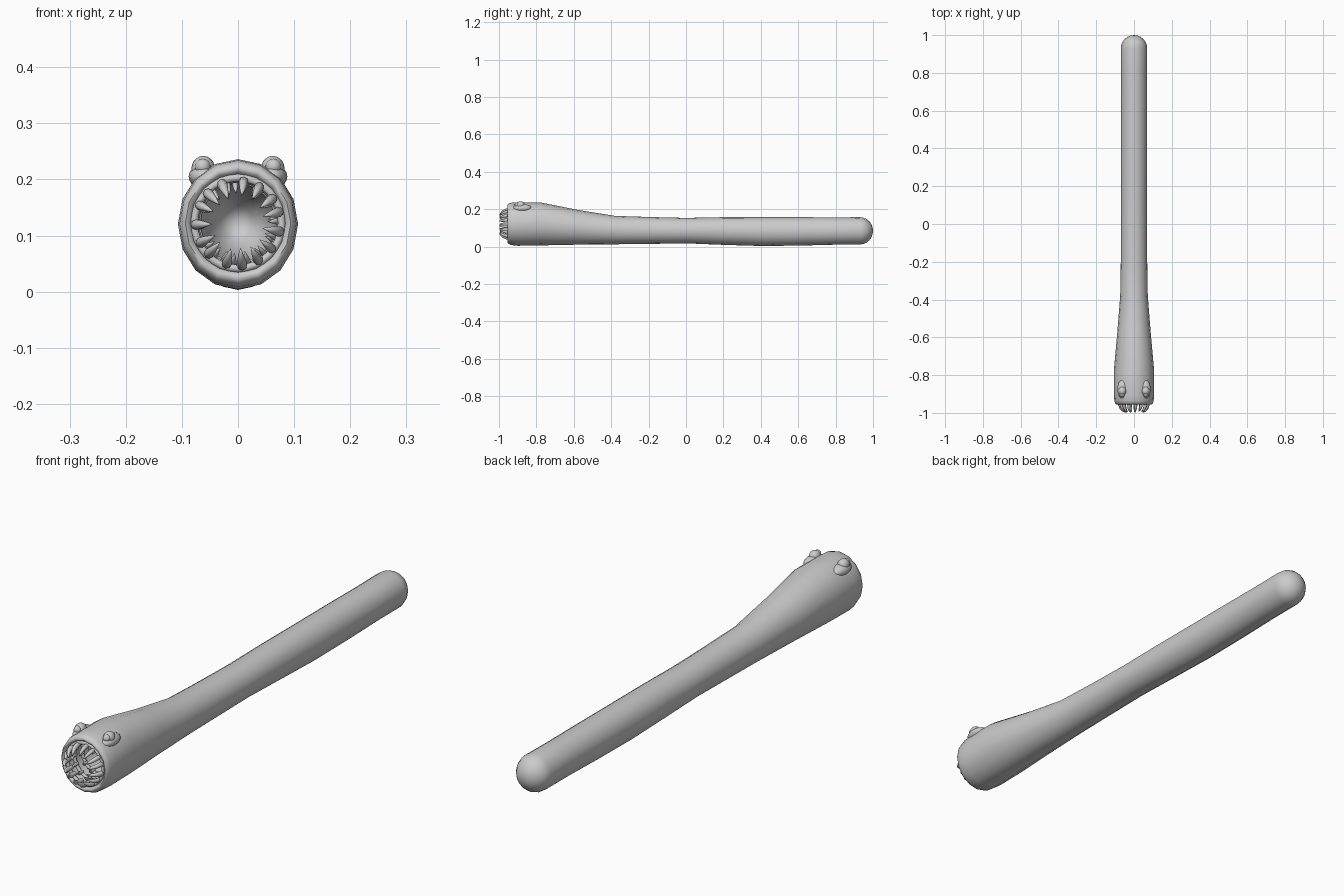
import bpy, bmesh, math, random
from mathutils import Vector

if "Cube" in bpy.data.objects:
    bpy.data.objects.remove(bpy.data.objects["Cube"])

random.seed(4)
TAU = 2 * math.pi
CZ = 0.122  # mouth centre height


def finish(bm, name, angle=50):
    bmesh.ops.recalc_face_normals(bm, faces=bm.faces)
    me = bpy.data.meshes.new(name)
    bm.to_mesh(me)
    bm.free()
    ob = bpy.data.objects.new(name, me)
    bpy.context.collection.objects.link(ob)
    bpy.context.view_layer.objects.active = ob
    ob.select_set(True)
    bpy.ops.object.shade_smooth_by_angle(angle=math.radians(angle))
    ob.select_set(False)
    return ob


def skin(bm, rings, start=None, end=None):
    """Bridge rings of points, closing either end on a point if given."""
    vs = [[bm.verts.new(p) for p in r] for r in rings]
    n = len(vs[0])
    for a, b in zip(vs, vs[1:]):
        for i in range(n):
            bm.faces.new((a[i], a[(i + 1) % n], b[(i + 1) % n], b[i]))
    for tip, ring in ((start, vs[0]), (end, vs[-1])):
        if tip is not None:
            t = bm.verts.new(tip)
            for i in range(n):
                bm.faces.new((t, ring[i], ring[(i + 1) % n]))


def ring(y, zc, rx, rz, n=16):
    return [(rx * math.sin(TAU * i / n), y, zc - rz * math.cos(TAU * i / n)) for i in range(n)]


# Body: throat, rolled lip, swollen head, long tube, round tail
sections = [
    (-0.66, CZ, .030, .030), (-0.72, CZ, .055, .055), (-0.82, CZ, .072, .073),
    (-0.91, CZ, .079, .081), (-0.940, CZ, .082, .085), (-0.952, CZ, .088, .092),
    (-0.955, CZ, .094, .099), (-0.950, CZ, .100, .107), (-0.935, .121, .104, .113),
    (-0.90, .120, .107, .116), (-0.78, .121, .107, .115), (-0.58, .103, .089, .093),
    (-0.38, .088, .073, .076), (-0.20, .086, .070, .072), (0.0, .085, .069, .068),
    (0.2, .083, .069, .074), (0.4, .080, .070, .077), (0.6, .081, .070, .076),
    (0.8, .083, .069, .073)]
for k in range(6):
    a = k * math.radians(15)
    sections.append((0.93 + 0.07 * math.sin(a), .084, .070 * math.cos(a), .073 * math.cos(a)))
bm = bmesh.new()
skin(bm, [ring(*s) for s in sections], (0, -0.64, CZ), (0, 1.0, .084))
finish(bm, "body", 60)


# Gums: one soft ring beneath each row of teeth
def gum(y, r, t):
    bm = bmesh.new()
    loops = [ring(y + t * math.sin(TAU * k / 8), CZ, r + t * math.cos(TAU * k / 8),
                  r + .003 + t * math.cos(TAU * k / 8), 32) for k in range(9)]
    skin(bm, loops)
    bmesh.ops.remove_doubles(bm, verts=bm.verts, dist=1e-5)
    finish(bm, "gum_ring")


# Tooth row: curved fangs bending in towards the mouth axis
def tooth_row(name, count, y0, r0, scale, turn):
    bm = bmesh.new()
    path = [(0, .012, .0085), (0, -.012, .0095), (-.006, -.030, .0085),
            (-.015, -.043, .006), (-.023, -.050, .003)]
    for i in range(count):
        a = TAU * (i + turn) / count + random.uniform(-.06, .06)
        s = scale * random.uniform(.85, 1.0) if i else scale
        radial = Vector((math.sin(a), 0, -math.cos(a)))
        side = Vector((math.cos(a), 0, math.sin(a)))
        back = Vector((0, 1, 0))
        pts = [radial * (r0 + dr * s) + back * (y0 + dy * s) + Vector((0, 0, CZ))
               for dr, dy, _ in path]
        rings = []
        for k, p in enumerate(pts):
            d = (pts[min(k + 1, 4)] - pts[max(k - 1, 0)]).normalized()
            nrm = d.cross(side)
            w = path[k][2] * s
            rings.append([p + side * w * math.cos(TAU * j / 8) + nrm * w * math.sin(TAU * j / 8)
                          for j in range(8)])
        tip = radial * (r0 - .031 * s) + back * (y0 - .052 * s) + Vector((0, 0, CZ))
        skin(bm, rings, pts[0], tip)
    finish(bm, name)


for name, count, y0, r0, scale, turn in (
        ("front_teeth", 15, -0.946, .075, 1.0, .3),
        ("middle_teeth", 14, -0.905, .073, .75, .6),
        ("inner_teeth", 12, -0.86, .070, .6, .2)):
    gum(y0 + .002, r0 + .003, .007)
    tooth_row(name, count, y0, r0, scale, turn)


# Eyes: ball tucked under a raised brow
def ball(name, loc, size):
    bm = bmesh.new()
    bmesh.ops.create_uvsphere(bm, u_segments=16, v_segments=10, radius=1)
    bmesh.ops.scale(bm, vec=size, verts=bm.verts)
    bmesh.ops.translate(bm, vec=loc, verts=bm.verts)
    finish(bm, name, 60)


for s, side in ((-1, "right"), (1, "left")):
    ball(side + "_eyelid", (s * .062, -0.885, .219), (.021, .024, .023))
    ball(side + "_brow_base", (s * .060, -0.875, .205), (.028, .050, .022))
    ball(side + "_eye", (s * .063, -0.902, .223), (.014, .014, .014))
